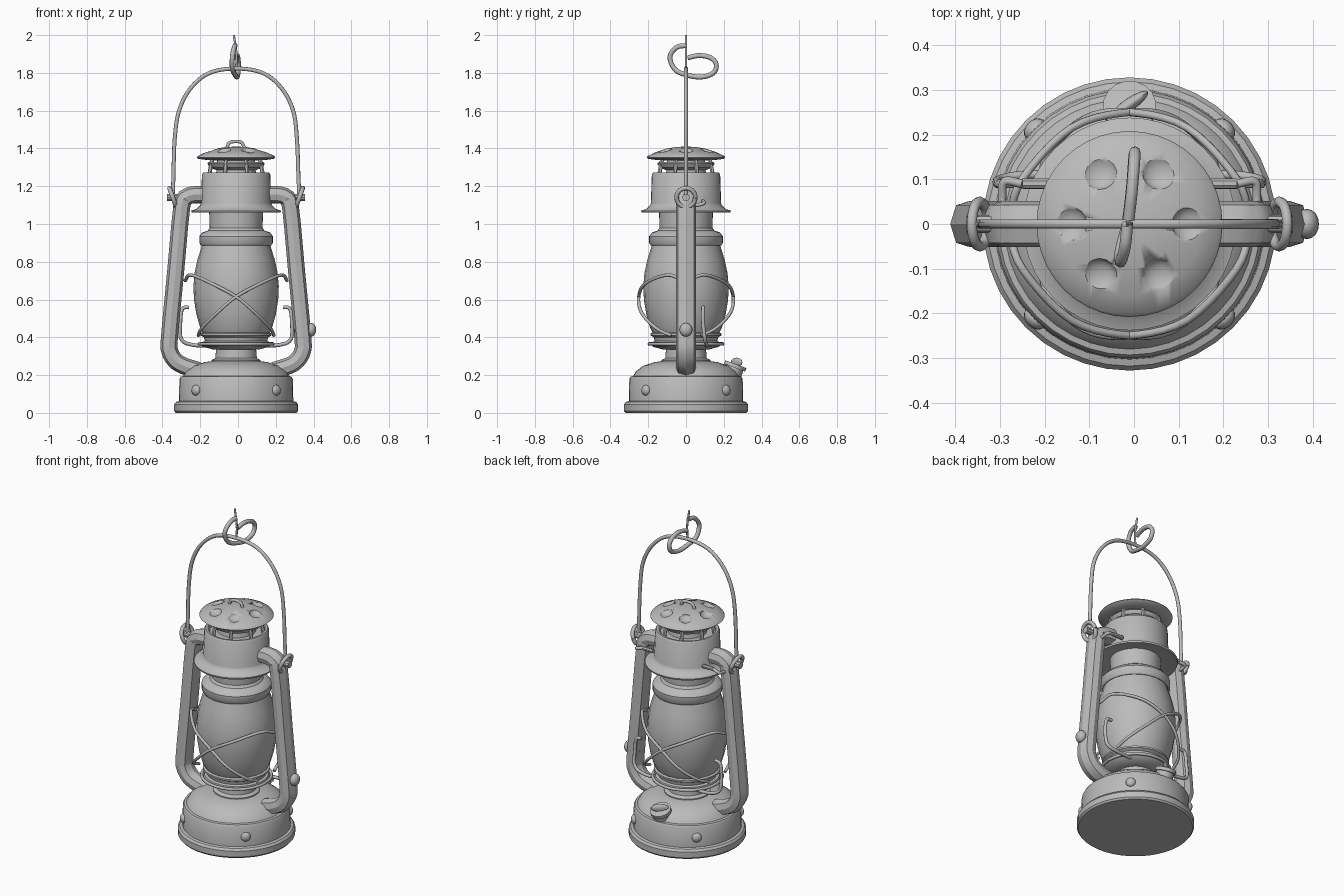
import bpy, bmesh, math
from mathutils import Vector, Matrix

if "Cube" in bpy.data.objects:
    bpy.data.objects.remove(bpy.data.objects["Cube"])

CX = -0.01  # axis of the turned body
metal = bpy.data.materials.new("grey metal")
metal.use_nodes = True
GREY = (0.5, 0.5, 0.5, 1)
metal.diffuse_color = GREY
metal.node_tree.nodes["Principled BSDF"].inputs["Base Color"].default_value = GREY


def finish(name, bm, angle=35):
    bmesh.ops.recalc_face_normals(bm, faces=bm.faces)
    mesh = bpy.data.meshes.new(name)
    bm.to_mesh(mesh)
    bm.free()
    mesh.materials.append(metal)
    ob = bpy.data.objects.new(name, mesh)
    bpy.context.collection.objects.link(ob)
    bpy.ops.object.select_all(action='DESELECT')
    ob.select_set(True)
    bpy.context.view_layer.objects.active = ob
    bpy.ops.object.shade_smooth_by_angle(angle=math.radians(angle))
    return ob


def lathe(name, profile, steps=40):
    """Turn a closed (radius, height) outline about the body axis."""
    bm = bmesh.new()
    verts = [bm.verts.new((r, 0, z)) for r, z in profile]
    edges = [bm.edges.new(p) for p in zip(verts, verts[1:])]
    bmesh.ops.spin(bm, geom=verts + edges, axis=(0, 0, 1), cent=(0, 0, 0),
                   angle=2 * math.pi, steps=steps)
    bmesh.ops.remove_doubles(bm, verts=bm.verts, dist=0.0005)
    bmesh.ops.translate(bm, verts=bm.verts, vec=(CX, 0, 0))
    return finish(name, bm)


def smooth_path(points, sub=5):
    """Catmull-Rom interpolation through the points."""
    p = [Vector(q) for q in points]
    p = [2 * p[0] - p[1]] + p + [2 * p[-1] - p[-2]]
    out = []
    for a, b, c, d in zip(p, p[1:], p[2:], p[3:]):
        for i in range(sub):
            t = i / sub
            out.append(0.5 * (2 * b + (c - a) * t + (2 * a - 5 * b + 4 * c - d) * t ** 2
                              + (3 * b - a - 3 * c + d) * t ** 3))
    return out + [p[-2]]


def sweep(name, path, section, ref=(0, 1, 0), angle=35):
    """Carry a section (side, ref) along a path."""
    bm = bmesh.new()
    rings = []
    up = Vector(ref)
    for i, p in enumerate(path):
        t = (path[min(i + 1, len(path) - 1)] - path[max(i - 1, 0)]).normalized()
        up = (up - t * up.dot(t)).normalized()
        side = t.cross(up)
        rings.append([bm.verts.new(p + side * u + up * v) for u, v in section])
    n = len(section)
    for r, s in zip(rings, rings[1:]):
        for j in range(n):
            bm.faces.new((r[j], r[(j + 1) % n], s[(j + 1) % n], s[j]))
    bm.faces.new(rings[0])
    bm.faces.new(rings[-1])
    return finish(name, bm, angle)


def circle(r, n=8):
    return [(r * math.cos(2 * math.pi * i / n), r * math.sin(2 * math.pi * i / n)) for i in range(n)]


def wire(name, points, r=0.01, sub=5, ref=(0.3, 1, 0.2)):
    return sweep(name, smooth_path(points, sub), circle(r), ref, 60)


def ball(name, loc, scale, rot=None):
    bm = bmesh.new()
    bmesh.ops.create_uvsphere(bm, u_segments=16, v_segments=10, radius=1)
    m = Matrix.Translation(loc) @ (rot or Matrix()) @ Matrix.Diagonal((*scale, 1))
    bmesh.ops.transform(bm, matrix=m, verts=bm.verts)
    return finish(name, bm)


def rod(name, a, b, r, n=16):
    return sweep(name, [Vector(a), Vector(b)], circle(r, n), (0.2, 1, 0.3))


# Turned body, from the base up
lathe("fuel_tank", [(0, 0), (.32, 0), (.328, .01), (.328, .045), (.318, .058), (.303, .062),
                    (.3, .18), (.293, .192), (.28, .195), (.265, .22), (.225, .25),
                    (.17, .268), (.12, .275), (0, .275)])
lathe("burner_column", [(0, .26), (.13, .26), (.13, .28), (.11, .29), (.105, .35), (0, .35)])
lathe("burner_gallery", [(0, .335), (.12, .335), (.175, .35), (.185, .36), (.18, .375),
                         (.165, .38), (.17, .4), (.188, .41), (.188, .42), (.17, .43), (0, .43)])
lathe("glass_globe", [(0, .42), (.175, .42), (.19, .45), (.21, .52), (.223, .6), (.226, .67),
                      (.22, .74), (.205, .81), (.186, .87), (.178, .9), (0, .9)], 24)
lathe("globe_collar", [(0, .885), (.185, .885), (.195, .9), (.195, .935), (.18, .955),
                       (.15, .965), (.14, .98), (.143, 1.075), (0, 1.075)])
lathe("chimney", [(0, 1.075), (.15, 1.075), (.235, 1.06), (.238, 1.07), (.21, 1.08),
                  (.19, 1.1), (.186, 1.11), (.181, 1.262), (.174, 1.272), (.16, 1.27),
                  (.15, 1.258), (0, 1.258)])
lathe("vent_core", [(0, 1.25), (.11, 1.25), (.1, 1.3), (.1, 1.35), (0, 1.35)])
lathe("vent_ring", [(.105, 1.285), (.14, 1.3), (.152, 1.32), (.145, 1.328), (.105, 1.315),
                    (.105, 1.285)])
cap = lathe("vent_cap", [(0, 1.335), (.15, 1.338), (.2, 1.345), (.208, 1.352), (.203, 1.36),
                         (.16, 1.38), (.1, 1.4), (.05, 1.408), (0, 1.41)])

# Shallow dents pressed in the cap
for i in range(6):
    a = math.radians(60 * i)
    cutter = ball("dent_cutter", (CX + .137 * math.cos(a), .137 * math.sin(a), 1.4),
                  (.042, .042, .026))
    cutter.hide_render = True
    cutter.hide_set(True)
    cut = cap.modifiers.new("dent", 'BOOLEAN')
    cut.operation = 'DIFFERENCE'
    cut.solver = 'EXACT'
    cut.object = cutter
wire("cap_loop", [(CX - .05, 0, 1.4), (CX - .035, 0, 1.43), (CX, 0, 1.437),
                  (CX + .03, 0, 1.43), (CX + .045, 0, 1.4)], .009)

# Vent struts and tank rivets
for i in range(8):
    a = math.pi * (i + .5) / 4
    c, s = math.cos(a), math.sin(a)
    rod("vent_strut", (CX + .155 * c, .155 * s, 1.255), (CX + .135 * c, .135 * s, 1.35), .011, 6)
for i in range(4):
    a = math.pi * (i + .5) / 2
    ball("tank_rivet", (CX + .3 * math.cos(a), .3 * math.sin(a), .12), (.02, .028, .028),
         Matrix.Rotation(a, 4, 'Z'))

# Side tubes, handle eyes and lift levers, mirrored
tube = [(.045, 0), (.032, .042), (0, .052), (-.032, .042),
        (-.045, 0), (-.032, -.042), (0, -.052), (.032, -.042)]
for s in (-1, 1):
    side = "right" if s < 0 else "left"

    def m(x, y, z):
        return (CX + s * x, y, z)

    sweep(side + "_air_tube", smooth_path(
        [m(.15, 0, 1.155), m(.225, 0, 1.155), m(.265, 0, 1.14), m(.288, 0, 1.09),
         m(.32, 0, .75), m(.353, 0, .4), m(.352, 0, .33), m(.325, 0, .28),
         m(.28, 0, .25), m(.2, 0, .225)], 3), tube, (0, 1, 0), 30)
    wire(side + "_handle_eye", [m(.335 + .018 * math.sin(a), .05 * math.cos(a),
                                 1.14 + .05 * math.sin(a))
                               for a in [math.pi * k / 6 for k in range(13)]], .012, 2, (1, 0, 0))
    rod(side + "_eye_pin", m(.29, 0, 1.14), m(.365, 0, 1.14), .02, 10)
    wire(side + "_lift_lever", [m(.25, .09, .56), m(.285, .09, .55), m(.295, .09, .48),
                               m(.29, .1, .39), m(.23, .11, .36), m(.12, .11, .355)], .01)
    rod(side + "_lever_bracket", m(.17, .09, 1.12), m(.24, .09, 1.12), .012, 8)
    wire(side + "_tube_clip", [m(.24, .09, 1.12), m(.28, .095, 1.11), m(.285, .06, 1.1),
                              m(.285, .03, 1.1)], .01)

# Crossed guard wires, front and back
for f in (-1, 1):
    for s in (-1, 1):
        wire("globe_guard", [(CX + s * x, f * y, z) for x, y, z in
                             ((.27, .01, .7), (.24, .1, .73), (.13, .215, .685), (0, .25, .615),
                              (-.1, .235, .53), (-.18, .16, .45), (-.2, .08, .41))], .009)
wire("guard_ring", [(CX + .195 * math.cos(a), .195 * math.sin(a), .365)
                    for a in [math.pi * k / 10 for k in range(21)]], .009, 2, (0, 0, 1))

# Wick knob on the left tube
rod("wick_knob_stem", (.3, 0, .44), (.39, 0, .44), .022, 10)
ball("wick_knob", (.387, 0, .44), (.027, .034, .036))

# Filler cap with wing grip behind
tilt = Vector((0, .35, .94)).normalized()
base = Vector((CX, .252, .225))
rod("filler_neck", base - tilt * .02, base + tilt * .02, .05)
rod("filler_cap", base + tilt * .015, base + tilt * .035, .06)
ball("filler_grip", base + tilt * .045, (.05, .014, .025), Matrix.Rotation(.6, 4, 'Z'))

# Carrying handle and hook
wire("carrying_handle", [(-.345, 0, 1.14), (-.342, 0, 1.25), (-.335, 0, 1.45), (-.312, 0, 1.6),
                         (-.25, 0, 1.72), (-.15, 0, 1.8), (-.01, 0, 1.823), (.13, 0, 1.8),
                         (.23, 0, 1.72), (.292, 0, 1.6), (.312, 0, 1.45), (.32, 0, 1.25),
                         (.325, 0, 1.14)], .011)
wire("hook_tip", [(-.022, 0, 2), (-.016, 0, 1.96), (-.008, 0, 1.9), (-.01, 0, 1.82)], .006)
wire("hanging_hook", [(-.015, 0, 1.945), (-.02, -.05, 1.935), (-.03, -.085, 1.885),
                      (-.03, -.06, 1.82), (-.015, 0, 1.79), (-.005, .08, 1.778),
                      (0, .145, 1.8), (.002, .16, 1.845), (0, .13, 1.88),
                      (-.005, .07, 1.892), (-.012, .01, 1.88)], .013, 5, (1, 0, 0))
